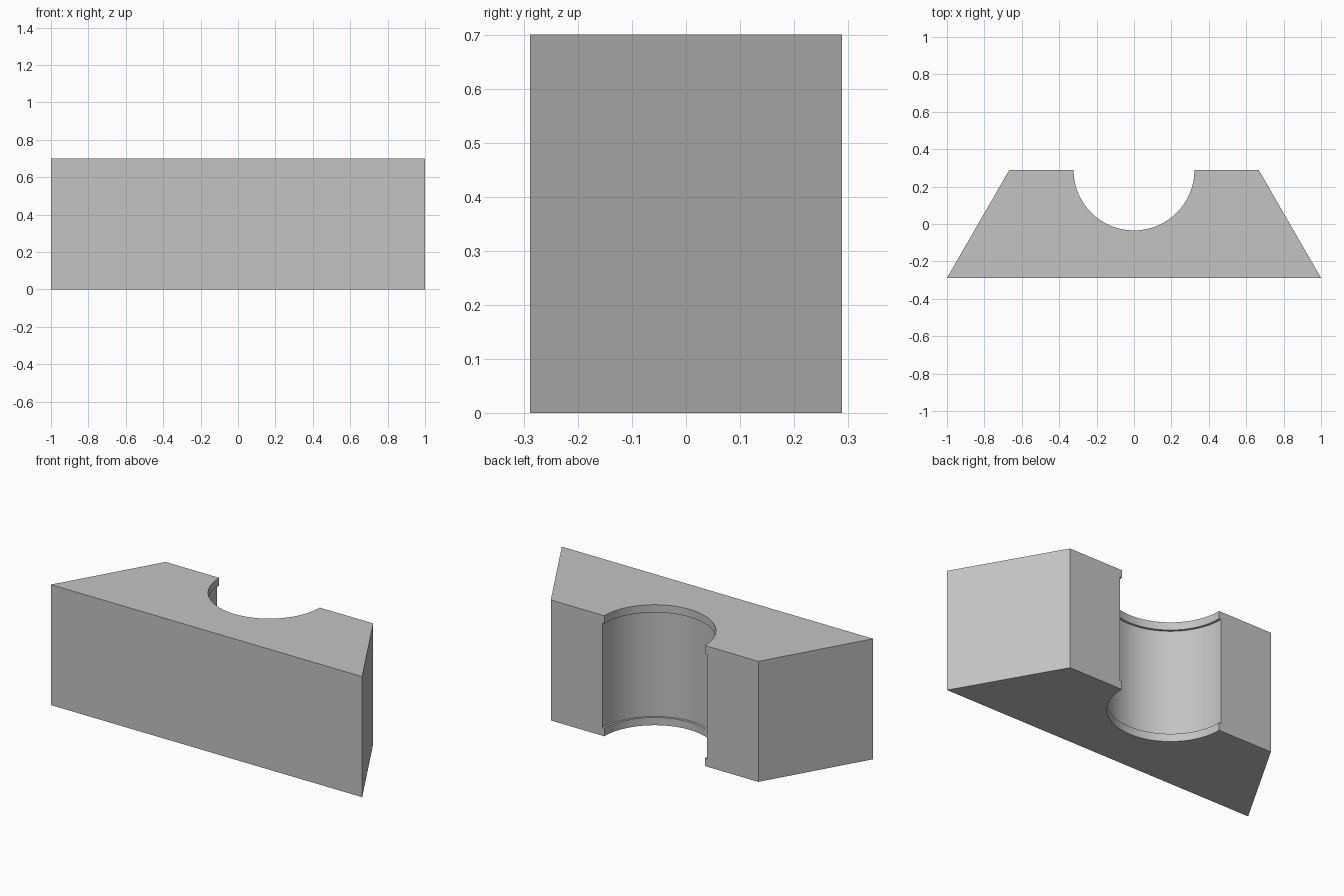
import bpy, bmesh, math

cube = bpy.data.objects.get("Cube")
if cube:
    bpy.data.objects.remove(cube, do_unlink=True)

HALF_DEPTH, HEIGHT = 0.2885, 0.70
FRONT_HALF, BACK_HALF = 1.0, 0.667
BORE, RECESS, LIP = 0.323, 0.336, 0.045
SEGMENTS = 64

grey = bpy.data.materials.new("plain grey")
grey.use_nodes = True
colour = (0.55, 0.55, 0.55, 1)
grey.diffuse_color = colour
grey.node_tree.nodes["Principled BSDF"].inputs["Base Color"].default_value = colour

bm = bmesh.new()

# Half-round bore: a narrow lip at each end and a wider recess between
section = [(BORE, 0), (BORE, LIP), (RECESS, LIP),
           (RECESS, HEIGHT - LIP), (BORE, HEIGHT - LIP), (BORE, HEIGHT)]
columns = []
for i in range(SEGMENTS + 1):
    a = -math.pi * i / SEGMENTS
    columns.append([bm.verts.new((r * math.cos(a), HALF_DEPTH + r * math.sin(a), z))
                    for r, z in section])
for a, b in zip(columns, columns[1:]):
    for j in range(len(section) - 1):
        bm.faces.new((a[j], a[j + 1], b[j + 1], b[j]))

# Tapered outer block, from the back left round the front to the back right
outline = [(-BACK_HALF, HALF_DEPTH), (-FRONT_HALF, -HALF_DEPTH),
           (FRONT_HALF, -HALF_DEPTH), (BACK_HALF, HALF_DEPTH)]
low = [bm.verts.new((x, y, 0)) for x, y in outline]
high = [bm.verts.new((x, y, HEIGHT)) for x, y in outline]
for i in range(3):
    bm.faces.new((low[i], low[i + 1], high[i + 1], high[i]))

# Top, bottom and the two back faces beside the bore
bm.faces.new(high + [c[-1] for c in columns])
bm.faces.new(low + [c[0] for c in columns])
bm.faces.new([low[3], high[3]] + columns[0][::-1])
bm.faces.new([low[0], high[0]] + columns[-1][::-1])
bmesh.ops.recalc_face_normals(bm, faces=bm.faces)

mesh = bpy.data.meshes.new("bearing_block")
bm.to_mesh(mesh)
bm.free()
mesh.materials.append(grey)
block = bpy.data.objects.new("bearing_block", mesh)
bpy.context.collection.objects.link(block)

# Smooth bore with crisp edges
bpy.context.view_layer.objects.active = block
block.select_set(True)
bpy.ops.object.shade_smooth_by_angle(angle=math.radians(30))
